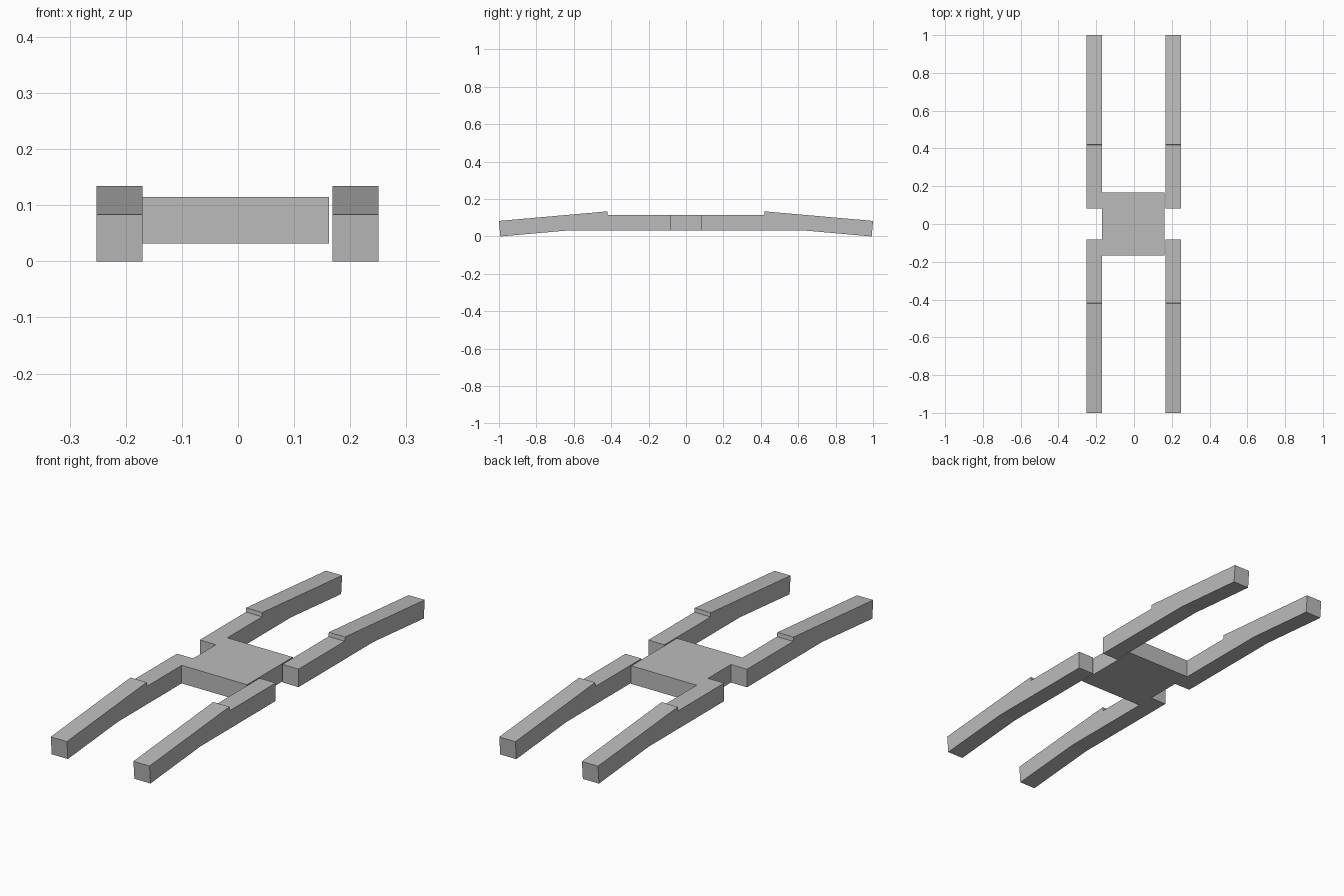
import bpy
import bmesh

if "Cube" in bpy.data.objects:
    bpy.data.objects.remove(bpy.data.objects["Cube"])

grey = bpy.data.materials.new("grey")
grey.diffuse_color = (0.5, 0.5, 0.5, 1)
grey.use_nodes = True
grey.node_tree.nodes["Principled BSDF"].inputs["Base Color"].default_value = grey.diffuse_color


def extrude_profile(name, profile, x0, x1, flip=1):
    """Extrude a (y, z) outline from x0 to x1; flip=-1 mirrors it in y."""
    bm = bmesh.new()
    face = bm.faces.new([bm.verts.new((x0, y * flip, z)) for y, z in profile])
    out = bmesh.ops.extrude_face_region(bm, geom=[face])
    moved = [g for g in out["geom"] if isinstance(g, bmesh.types.BMVert)]
    bmesh.ops.translate(bm, verts=moved, vec=(x1 - x0, 0, 0))
    bmesh.ops.recalc_face_normals(bm, faces=bm.faces)
    mesh = bpy.data.meshes.new(name)
    bm.to_mesh(mesh)
    bm.free()
    mesh.materials.append(grey)
    obj = bpy.data.objects.new(name, mesh)
    bpy.context.collection.objects.link(obj)
    return obj


# Flat square body
LOW, HIGH = 0.032, 0.115
extrude_profile("body", [(-0.166, LOW), (0.166, LOW), (0.166, HIGH), (-0.166, HIGH)],
                -0.1705, 0.1625)

# Leg outline: level inner half, then a raised outer half sloping to the ground
leg = [(0.083, LOW), (0.083, HIGH), (0.418, HIGH), (0.42, 0.134),
       (1.0, 0.083), (0.993, 0.0), (0.63, LOW)]
for side, x0, x1 in (("left", -0.2525, -0.1705), ("right", 0.168, 0.25)):
    for end, flip in (("front", -1), ("back", 1)):
        extrude_profile(f"{end}_{side}_leg", leg, x0, x1, flip)
